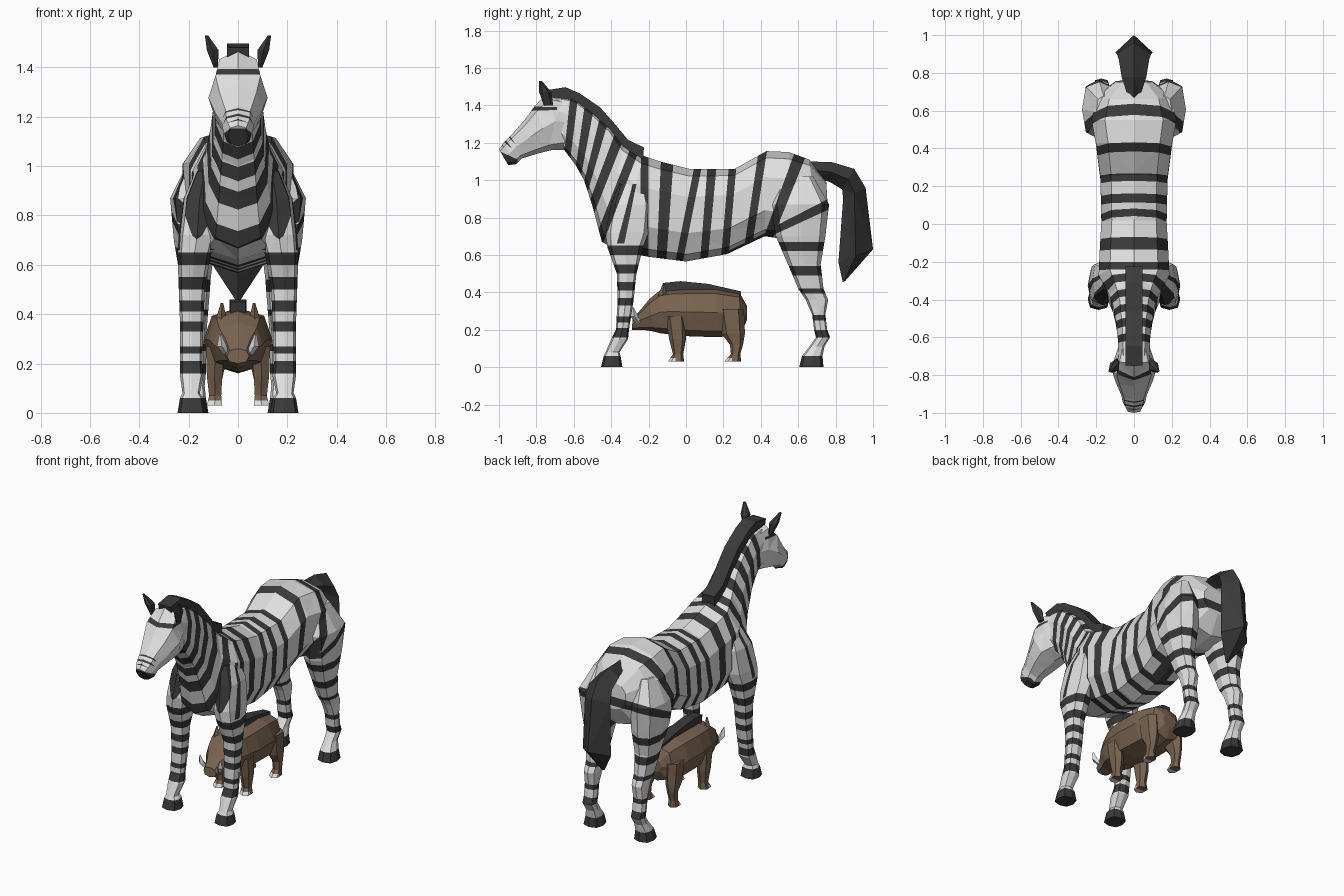
import bpy, bmesh, math
from mathutils import Vector


def material(name, rgb):
    m = bpy.data.materials.new(name)
    m.diffuse_color = (*rgb, 1)
    return m


WHITE = material("coat_white", (0.74, 0.74, 0.74))
BLACK = material("stripe_black", (0.042, 0.042, 0.042))
BROWN = material("hide_brown", (0.19, 0.125, 0.08))


def spow(v, e):
    return math.copysign(abs(v) ** e, v)


def paint(bm, poly):
    """Cut a convex side-view outline (y, z) into the mesh and colour its inside."""
    pts = [Vector((0, y, z)) for y, z in poly]
    mid = sum(pts, Vector()) / len(pts)
    lo = [min(p[i] for p in pts) for i in (1, 2)]
    hi = [max(p[i] for p in pts) for i in (1, 2)]
    planes = []
    for p, q in zip(pts, pts[1:] + pts[:1]):
        d = q - p
        n = Vector((0, -d.z, d.y)).normalized()
        planes.append((p, -n if n.dot(mid - p) > 0 else n))
    for p, n in planes:
        geom = set()
        for f in bm.faces:
            if all(max(v.co[i + 1] for v in f.verts) > lo[i] and
                   min(v.co[i + 1] for v in f.verts) < hi[i] for i in (0, 1)):
                geom.add(f)
                geom.update(f.edges)
                geom.update(f.verts)
        if geom:
            bmesh.ops.bisect_plane(bm, geom=list(geom), dist=1e-5, plane_co=p, plane_no=n)
    for f in bm.faces:
        c = f.calc_center_median()
        if all(n.dot(c - p) <= 1e-6 for p, n in planes):
            f.material_index = 1


def loft(name, rings, mats, n=8, e=0.8, flat=False, bands=(), mirror=False):
    """Skin rings of (top y, top z, bottom y, bottom z, half width, centre x)."""
    bm = bmesh.new()
    loops = []
    off, k = (math.pi / n, 1 / math.cos(math.pi / n)) if flat else (0, 1)
    for r in rings:
        yt, zt, yb, zb, w = r[:5]
        cx = r[5] if len(r) > 5 else 0
        loop = []
        for i in range(n):
            a = 2 * math.pi * i / n + off
            c, s = spow(math.cos(a), e) * k, spow(math.sin(a), e) * k
            loop.append(bm.verts.new((cx + w * s, (yt + yb) / 2 + (yt - yb) / 2 * c,
                                      (zt + zb) / 2 + (zt - zb) / 2 * c)))
        loops.append(loop)
    for a, b in zip(loops, loops[1:]):
        for i in range(n):
            j = (i + 1) % n
            bm.faces.new((a[i], a[j], b[j], b[i]))
    bm.faces.new(loops[0])
    bm.faces.new(loops[-1])
    bmesh.ops.recalc_face_normals(bm, faces=bm.faces[:])
    bmesh.ops.triangulate(bm, faces=bm.faces[:])
    for b in bands:
        paint(bm, b)
    me = bpy.data.meshes.new(name)
    bm.to_mesh(me)
    bm.free()
    for m in mats:
        me.materials.append(m)
    ob = bpy.data.objects.new(name, me)
    bpy.context.collection.objects.link(ob)
    if mirror:
        ob.modifiers.new("mirror", 'MIRROR')
    return ob


def limb(name, rings, mats, **kw):
    """Mirrored upright part from rings of (z, y0, y1, x0, x1)."""
    return loft(name, [(y1, z, y0, z, (x1 - x0) / 2, (x0 + x1) / 2)
                       for z, y0, y1, x0, x1 in rings], mats, mirror=True, **kw)


def level(z0, z1):
    return [(-2, z0), (2, z0), (2, z1), (-2, z1)]


def band(b0, b1, t0, t1):
    return [b0, b1, t1, t0]


# Stripe outlines in side view
neck_bands = [
    band((-.66, 1.06), (-.63, 1.02), (-.61, 1.53), (-.57, 1.50)),
    band((-.60, 1.00), (-.575, .95), (-.53, 1.48), (-.48, 1.45)),
    band((-.56, .93), (-.545, .87), (-.44, 1.42), (-.40, 1.37)),
    band((-.54, .82), (-.52, .75), (-.35, 1.33), (-.31, 1.28)),
    band((-.49, .68), (-.46, .62), (-.27, 1.24), (-.235, 1.20)),
    band((-.37, .66), (-.33, .66), (-.285, .98), (-.265, .98))]
hip_bands = [
    band((.41, .68), (.46, .68), (.60, 1.20), (.67, 1.20)),
    band((.43, .69), (.43, .73), (.80, .86), (.80, .92))]
barrel_bands = [band((b0, .5), (b1, .5), (t0, 1.2), (t1, 1.2)) for b0, b1, t0, t1 in (
    (-.25, -.20, -.24, -.20), (-.16, -.11, -.13, -.06), (-.07, -.03, .07, .11),
    (.07, .11, .125, .175), (.18, .22, .24, .28), (.29, .33, .395, .44))]
flank = [(.2, .57), (.45, .68), (.45, .73), (.22, .62)]

# Zebra trunk and neck
loft("zebra_body", [
    (.75, .99, .76, .82, .10), (.66, 1.11, .70, .70, .20), (.55, 1.15, .56, .68, .235),
    (.43, 1.155, .42, .70, .21), (.26, 1.06, .22, .605, .185), (.02, 1.06, 0, .565, .18),
    (-.14, 1.10, -.20, .59, .19), (-.23, 1.13, -.36, .62, .195), (-.33, 1.20, -.45, .67, .14),
    (-.40, 1.29, -.50, .86, .115), (-.50, 1.38, -.545, 1.00, .10),
    (-.60, 1.45, -.59, 1.08, .09), (-.70, 1.46, -.65, 1.16, .085)],
    (WHITE, BLACK), n=10, bands=neck_bands + hip_bands + barrel_bands + [flank])

# Zebra head with dark muzzle, nose lines and brow band
loft("zebra_head", [
    (-.66, 1.45, -.62, 1.17, .08), (-.74, 1.47, -.66, 1.16, .10), (-.81, 1.395, -.72, 1.16, .12),
    (-.86, 1.325, -.80, 1.14, .10), (-.93, 1.245, -.88, 1.115, .068),
    (-.975, 1.20, -.91, 1.085, .06), (-1.0, 1.165, -.95, 1.08, .042)],
    (WHITE, BLACK), bands=[
        [(-1.02, 1.165), (-.90, 1.11), (-.90, 1.0), (-1.02, 1.0)],
        band((-.97, 1.17), (-.965, 1.155), (-1.0, 1.20), (-.985, 1.20)),
        band((-.945, 1.18), (-.93, 1.17), (-.985, 1.215), (-.975, 1.23)),
        band((-.92, 1.20), (-.91, 1.19), (-.96, 1.235), (-.95, 1.25)),
        [(-.85, 1.37), (-.69, 1.375), (-.69, 1.39), (-.85, 1.395)]])

# Ears, mane and tail
limb("zebra_ear", [(1.40, -.76, -.71, .08, .10), (1.47, -.785, -.72, .075, .13),
                   (1.53, -.785, -.77, .12, .135)], (BLACK,), n=6, e=1)
loft("zebra_mane", [
    (-.75, 1.48, -.73, 1.40, .045), (-.645, 1.497, -.64, 1.41, .045),
    (-.57, 1.465, -.60, 1.38, .045), (-.46, 1.39, -.50, 1.31, .045),
    (-.38, 1.30, -.42, 1.23, .045), (-.31, 1.215, -.33, 1.14, .045),
    (-.225, 1.175, -.23, 1.09, .045)], (BLACK,), n=4, e=1, flat=True)
loft("zebra_tail", [
    (.65, 1.10, .70, 1.01, .03), (.78, 1.096, .77, .99, .065), (.90, 1.06, .835, .95, .08),
    (.96, .96, .84, .90, .09), (1.0, .63, .815, .56, .10), (.85, .46, .838, .455, .01)],
    (BLACK,), n=4, e=1)

# Zebra legs
limb("zebra_front_leg", [
    (.98, -.36, -.22, .10, .17), (.87, -.40, -.19, .09, .22), (.72, -.43, -.20, .09, .24),
    (.64, -.42, -.23, .11, .245), (.50, -.37, -.265, .135, .24), (.36, -.365, -.28, .14, .235),
    (.20, -.375, -.305, .145, .235), (.15, -.40, -.31, .14, .235), (.08, -.43, -.355, .155, .225),
    (.06, -.44, -.35, .14, .235), (0, -.455, -.34, .13, .245)],
    (WHITE, BLACK), e=.7, bands=neck_bands + [level(a, b) for a, b in (
        (-.1, .06), (.16, .21), (.24, .27), (.33, .37), (.41, .455), (.50, .55), (.60, .65))])
limb("zebra_hind_leg", [
    (1.02, .50, .68, .12, .20), (.87, .45, .765, .10, .275), (.70, .48, .745, .09, .26),
    (.55, .545, .72, .11, .235), (.42, .60, .735, .12, .22), (.36, .64, .76, .125, .215),
    (.28, .675, .745, .13, .215), (.20, .685, .755, .13, .215), (.16, .695, .77, .13, .215),
    (.11, .66, .74, .135, .21), (.06, .62, .73, .13, .225), (0, .605, .735, .12, .24)],
    (WHITE, BLACK), e=.75, bands=hip_bands + [level(a, b) for a, b in (
        (-.1, .06), (.16, .20), (.25, .28), (.395, .42), (.49, .54), (.62, .67))])

# Small wild pig standing below
loft("pig_body", [
    (.325, .33, .325, .25, .05), (.285, .40, .295, .18, .105), (.16, .425, .18, .16, .135),
    (.02, .425, .02, .165, .14), (-.08, .42, -.07, .175, .13), (-.14, .41, -.13, .18, .115),
    (-.195, .365, -.17, .19, .10), (-.24, .31, -.23, .20, .065), (-.285, .26, -.29, .20, .045)],
    (BROWN,))
loft("pig_mane", [
    (-.125, .45, -.11, .39, .03), (-.03, .46, -.03, .40, .035), (.12, .445, .12, .40, .035),
    (.295, .405, .295, .36, .025)], (BLACK,), n=4, e=1, flat=True)
limb("pig_ear", [(.38, -.15, -.10, .045, .09), (.445, -.125, -.115, .06, .07)],
     (BROWN,), n=4, e=1)
limb("pig_tusk", [(.235, -.27, -.23, .03, .06), (.27, -.295, -.255, .045, .085),
                  (.32, -.29, -.28, .068, .076)], (WHITE,), n=4, e=1)
limb("pig_front_leg", [
    (.27, -.11, 0, .05, .135), (.15, -.09, 0, .06, .13), (.07, -.07, -.015, .065, .12),
    (.03, -.095, -.01, .06, .13)], (BROWN, WHITE), n=6,
    bands=[[(-.12, 0), (-.055, 0), (-.055, .05), (-.12, .05)]])
limb("pig_hind_leg", [
    (.31, .17, .31, .04, .135), (.18, .19, .315, .05, .13), (.12, .235, .305, .065, .12),
    (.07, .24, .29, .07, .12), (.03, .205, .295, .06, .125)], (BROWN, WHITE), n=6,
    bands=[[(.19, 0), (.245, 0), (.245, .05), (.19, .05)]])
